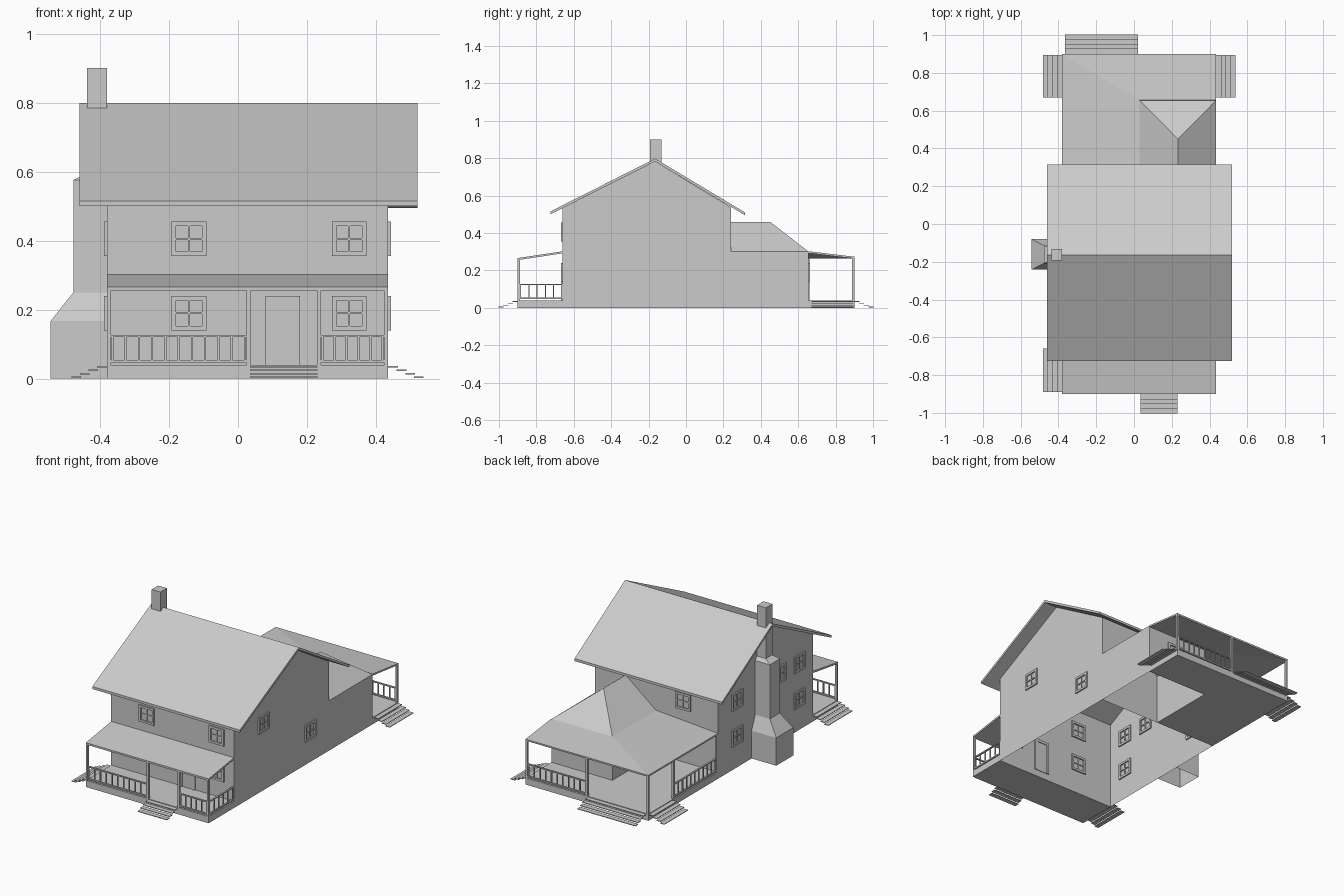
import bpy, bmesh
from mathutils import Vector

if "Cube" in bpy.data.objects:
    bpy.data.objects.remove(bpy.data.objects["Cube"])

X0, X1, XM = -0.38, 0.435, 0.03      # house sides and inner side of the rear wing
YF, YB, YW = -0.66, 0.24, 0.655      # front wall, back wall, wing end wall


def mesh(name, verts, faces, thick=0):
    me = bpy.data.meshes.new(name)
    me.from_pydata(verts, [], faces)
    ob = bpy.data.objects.new(name, me)
    bpy.context.collection.objects.link(ob)
    bm = bmesh.new()
    bm.from_mesh(me)
    bmesh.ops.recalc_face_normals(bm, faces=bm.faces)
    bm.to_mesh(me)
    bm.free()
    if thick:
        m = ob.modifiers.new("thickness", "SOLIDIFY")
        m.thickness, m.offset = thick, 0
    return ob


def boxes(name, items):
    """One object from several boxes (x0, x1, y0, y1, z0, z1)."""
    v, f = [], []
    for x0, x1, y0, y1, z0, z1 in items:
        n = len(v)
        v += [(x, y, z) for z in (z0, z1) for x, y in ((x0, y0), (x1, y0), (x1, y1), (x0, y1))]
        quads = [(3, 2, 1, 0), (4, 5, 6, 7)] + [(i, (i + 1) % 4, (i + 1) % 4 + 4, i + 4) for i in range(4)]
        f += [tuple(n + i for i in q) for q in quads]
    return mesh(name, v, f)


def extrude_x(name, profile, x0, x1, skip=()):
    n = len(profile)
    v = [(x, y, z) for x in (x0, x1) for y, z in profile]
    f = [tuple(range(n)), tuple(range(n, 2 * n))]
    f += [(i, (i + 1) % n, (i + 1) % n + n, i + n) for i in range(n) if i not in skip]
    return mesh(name, v, f)


def loft(name, rings):
    """Rectangles (x0, x1, y0, y1, z) joined upward, open bottom."""
    v, f = [], []
    for x0, x1, y0, y1, z in rings:
        v += [(x0, y0, z), (x1, y0, z), (x1, y1, z), (x0, y1, z)]
    for k in range(len(rings) - 1):
        f += [(4 * k + i, 4 * k + (i + 1) % 4, 4 * k + 4 + (i + 1) % 4, 4 * k + 4 + i) for i in range(4)]
    f.append(tuple(range(len(v) - 4, len(v))))
    return mesh(name, v, f)


def on_wall(axis, plane, a0, a1, z0, z1, d=0.007):
    if axis == "x":                  # wall running along x
        return (a0, a1, plane - d, plane + d, z0, z1)
    return (plane - d, plane + d, a0, a1, z0, z1)


def frame(axis, plane, a, z, r, w, d):
    """Square frame of half size r and bar width w."""
    return [on_wall(axis, plane, *s, d) for s in (
        (a - r, a + r, z + r - w, z + r), (a - r, a + r, z - r, z - r + w),
        (a - r, a - r + w, z - r + w, z + r - w), (a + r - w, a + r, z - r + w, z + r - w))]


def window(name, axis, plane, a, z):
    parts = frame(axis, plane, a, z, 0.05, 0.013, 0.008)
    parts += [on_wall(axis, plane, a - 0.003, a + 0.003, z - 0.037, z + 0.037, 0.005),
              on_wall(axis, plane, a - 0.037, a + 0.037, z - 0.003, z + 0.003, 0.005)]
    boxes(name, parts)


def railing(name, axis, plane, a0, a1, panes):
    parts = [on_wall(axis, plane, a0, a1, 0.121, 0.127, 0.005),
             on_wall(axis, plane, a0, a1, 0.046, 0.054, 0.005)]
    for i in range(panes + 1):
        c = a0 + 0.004 + (a1 - a0 - 0.008) * i / panes
        parts.append(on_wall(axis, plane, c - 0.003, c + 0.003, 0.054, 0.121, 0.003))
    boxes(name, parts)


def steps(name, axis, edge, sign, a0, a1):
    parts = []
    for i in range(4):
        p, q = sorted((edge + sign * 0.025 * i, edge + sign * (0.025 * i + 0.028)))
        z = 0.036 - 0.01 * i
        parts.append((p, q, a0, a1, z - 0.004, z) if axis == "x" else (a0, a1, p, q, z - 0.004, z))
    boxes(name, parts)


# House walls, open underneath
extrude_x("main_walls", [(YF, 0), (YF, 0.535), (-0.165, 0.782), (YB, 0.537), (YB, 0)], X0, X1, skip=(4,))
mesh("rear_wing_walls",
     [(x, y, z) for z in (0, 0.3) for x, y in ((XM, YB), (XM, YW), (X1, YW), (X1, YB))],
     [(0, 1, 5, 4), (1, 2, 6, 5), (2, 3, 7, 6)])

# Main roof, steeper at the back
extrude_x("main_roof", [(-0.725, 0.515), (-0.165, 0.798), (0.315, 0.51),
                        (0.315, 0.495), (-0.165, 0.782), (-0.725, 0.5)], -0.46, 0.52)

# Hipped roof of the rear wing
xr = (XM + X1) / 2
mesh("rear_wing_roof",
     [(XM, YB, 0.3), (XM, YW, 0.3), (X1, YW, 0.3), (X1, YB, 0.3), (xr, YB, 0.46), (xr, 0.45, 0.46)],
     [(0, 1, 5, 4), (1, 2, 5), (2, 3, 4, 5)])

# Porch roofs
mesh("rear_porch_roof",
     [(XM, YB, 0.297), (XM, YW, 0.297), (X1, YW, 0.297),
      (X1, 0.9, 0.268), (X0, 0.9, 0.268), (X0, YB, 0.268)],
     [(0, 1, 4, 5), (1, 2, 3, 4)], 0.01)
extrude_x("front_porch_roof", [(-0.9, 0.255), (-0.9, 0.266), (YF, 0.302), (YF, 0.291)], X0, X1)

# Porch decks
boxes("front_deck", [(X0, X1, -0.9, YF, 0, 0.04)])
boxes("rear_deck", [(X0, X1, YW, 0.9, 0, 0.04), (X0, XM, YB, YW, 0, 0.04)])

# Porch posts
L, R, F, B = X0 + 0.006, X1 - 0.006, -0.894, 0.894
spots = [(L, F), (0.03, F), (0.235, F), (R, F), (L, B), (XM, B), (R, B), (L, YW), (L, YB + 0.006)]
boxes("porch_posts", [(x - 0.006, x + 0.006, y - 0.006, y + 0.006, 0.04, 0.265) for x, y in spots])

# Railings
railing("front_railing_left", "x", F, L + 0.006, 0.024, 10)
railing("front_railing_right", "x", F, 0.241, R - 0.006, 5)
railing("front_railing_side", "y", R, F + 0.006, YF, 5)
railing("rear_railing", "x", B, XM + 0.006, R - 0.006, 10)
railing("rear_railing_side", "y", L, YB + 0.012, YW - 0.006, 10)

# Steps made of thin treads
steps("front_steps", "y", -0.9, -1, 0.035, 0.23)
steps("rear_steps", "y", 0.9, 1, -0.365, 0.02)
steps("front_left_steps", "x", X0, -1, -0.89, -0.66)
steps("rear_left_steps", "x", X0, -1, 0.67, 0.895)
steps("rear_right_steps", "x", X1, 1, 0.67, 0.895)

# Windows
LOW, HIGH = 0.19, 0.405
for k, (axis, plane, a, z) in enumerate([
        ("x", YF, -0.142, LOW), ("x", YF, -0.142, HIGH), ("x", YF, 0.322, LOW), ("x", YF, 0.322, HIGH),
        ("y", X1, -0.38, HIGH), ("y", X1, 0.06, LOW),
        ("y", X0, -0.53, LOW), ("y", X0, -0.53, HIGH), ("y", X0, -0.35, HIGH),
        ("y", X0, 0.06, LOW), ("y", X0, 0.06, HIGH),
        ("x", YB, -0.15, HIGH), ("x", YW, 0.25, LOW)]):
    window(f"window_{k + 1}", axis, plane, a, z)

# Front door and surround
boxes("front_door", [on_wall("x", YF, 0.08, 0.096, 0.04, 0.24), on_wall("x", YF, 0.164, 0.18, 0.04, 0.24),
                     on_wall("x", YF, 0.096, 0.164, 0.224, 0.24), on_wall("x", YF, 0.096, 0.164, 0.04, 0.224, 0.003)])

# Chimney: wide hearth, tapered shoulder, shaft and stack through the roof
loft("chimney", [(-0.543, X0, -0.242, -0.08, 0), (-0.543, X0, -0.242, -0.08, 0.167),
                 (-0.477, X0, -0.208, -0.114, 0.25), (-0.477, X0, -0.208, -0.114, 0.575),
                 (-0.438, X0, -0.193, -0.132, 0.595), (-0.438, X0, -0.193, -0.132, 0.9)])
